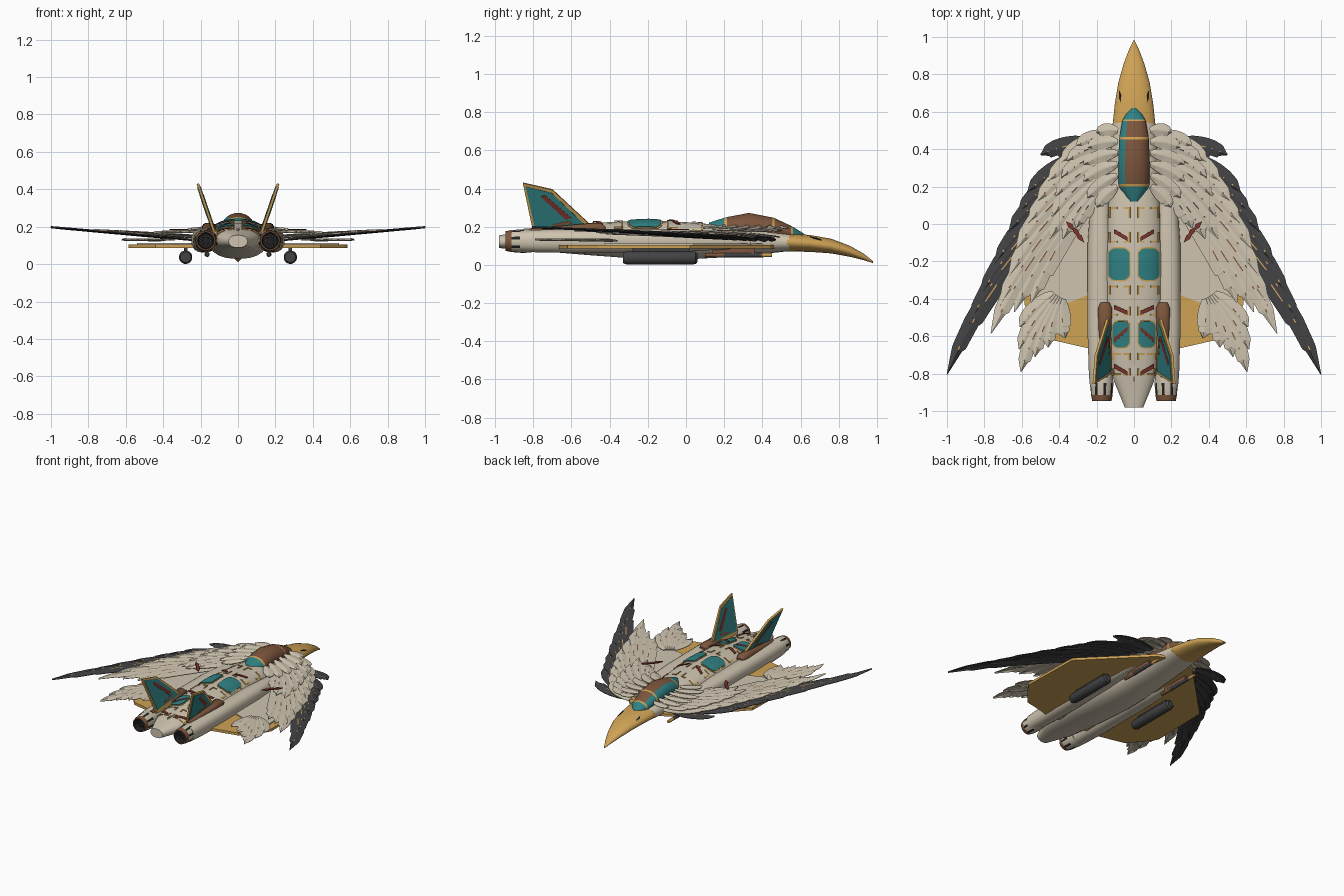
import bpy, bmesh, math
from mathutils import Vector

cube = bpy.data.objects.get("Cube")
if cube:
    bpy.data.objects.remove(cube)

def material(name, rgb):
    m = bpy.data.materials.new(name)
    m.use_nodes = True
    m.diffuse_color = (*rgb, 1)
    m.node_tree.nodes["Principled BSDF"].inputs["Base Color"].default_value = (*rgb, 1)
    return m

CREAM = material("cream", (.62, .55, .43))
GOLD = material("gold", (.62, .36, .09))
TEAL = material("teal", (.03, .22, .23))
BROWN = material("brown", (.2, .09, .045))
DARK = material("charcoal", (.055, .055, .058))
RED = material("rust red", (.2, .035, .025))
BLACK = material("black", (.015, .015, .015))

def make(name, verts, faces, mats, idx=None, mirror=False, solid=0, smooth=0):
    me = bpy.data.meshes.new(name)
    me.from_pydata(verts, [], faces)
    for m in mats:
        me.materials.append(m)
    if idx:
        me.polygons.foreach_set("material_index", idx)
    bm = bmesh.new()
    bm.from_mesh(me)
    bmesh.ops.recalc_face_normals(bm, faces=bm.faces)
    bm.to_mesh(me)
    bm.free()
    ob = bpy.data.objects.new(name, me)
    bpy.context.collection.objects.link(ob)
    if smooth:
        bpy.ops.object.select_all(action='DESELECT')
        ob.select_set(True)
        bpy.context.view_layer.objects.active = ob
        bpy.ops.object.shade_smooth_by_angle(angle=math.radians(smooth))
    if solid:
        mod = ob.modifiers.new("thickness", 'SOLIDIFY')
        mod.thickness, mod.offset = solid, 0
    if mirror:
        ob.modifiers.new("mirror", 'MIRROR').use_mirror_merge = False
    return ob

def spow(v, p):
    return math.copysign(abs(v) ** p, v)

def loft(name, stations, mats, rule=None, cx=0, n=20, p=2, mirror=False, smooth=40):
    """Skin superellipse sections given as (y, half width, bottom, top)."""
    verts, faces, idx = [], [], []
    for y, w, zb, zt in stations:
        for i in range(n):
            a = math.tau * (i + .5) / n
            verts.append((cx + w * spow(math.cos(a), 2 / p), y,
                          (zb + zt) / 2 + (zt - zb) / 2 * spow(math.sin(a), 2 / p)))
    for k in range(len(stations) - 1):
        for i in range(n):
            j = (i + 1) % n
            faces.append((k*n + i, k*n + j, k*n + n + j, k*n + n + i))
            idx.append(rule(k, i) if rule else 0)
    faces += [tuple(range(n)), tuple(range(len(verts) - n, len(verts)))]
    idx += [0, len(mats) - 1 if rule else 0]
    return make(name, verts, faces, mats, idx, mirror, 0, smooth)

def top_z(stations, x, y, p):
    for a, b in zip(stations, stations[1:]):
        if b[0] <= y <= a[0]:
            t = (a[0] - y) / (a[0] - b[0])
            w, zb, zt = (a[i] + (b[i] - a[i]) * t for i in (1, 2, 3))
            return (zb + zt) / 2 + (zt - zb) / 2 * max(0, 1 - abs(x / w) ** p) ** (1 / p)
    return stations[0][3]

def prism(name, outline, z0, z1, mat, mirror=True):
    n = len(outline)
    verts = [(x, y, z) for z in (z0, z1) for x, y in outline]
    faces = [tuple(range(n)), tuple(range(n, 2*n))]
    faces += [(i, (i+1) % n, n + (i+1) % n, n + i) for i in range(n)]
    return make(name, verts, faces, [mat], mirror=mirror)

# Fuselage and curved beak nose
HULL = [(.54, .113, .072, .165), (.3, .13, .045, .2), (0, .15, .028, .225),
        (-.2, .16, .028, .235), (-.5, .155, .05, .22), (-.8, .12, .075, .185),
        (-.86, .1, .08, .175), (-.98, .05, .088, .155)]
NOSE = [(.98, .004, .01, .02), (.93, .028, .025, .06), (.86, .055, .042, .1),
        (.76, .084, .06, .138), (.65, .103, .068, .157), (.53, .116, .07, .168)]
loft("fuselage", HULL, [CREAM], p=2.3, n=24)
loft("beak_nose", NOSE, [GOLD], n=20)

# Canopy: teal glass, brown sides, gold frames
def canopy_rule(k, i):
    if k in (2, 4, 7):
        return 2
    return 0 if k < 3 or k == 8 or 4 < i < 11 else 1
loft("canopy", [(.62, .012, .14, .162), (.585, .045, .13, .185), (.56, .06, .13, .2),
                (.55, .064, .13, .206), (.465, .08, .13, .246), (.452, .081, .13, .25),
                (.33, .086, .13, .274), (.215, .084, .13, .252), (.2, .082, .13, .248),
                (.12, .03, .15, .222)],
     [TEAL, BROWN, GOLD], canopy_rule, n=16)

# Surface plates that follow the hull
def patch(name, x0, x1, y0, y1, mat, lift=.004, cut=0, shear=0, base=HULL, p=2.3, n=6):
    verts = []
    for i in range(n + 1):
        for j in range(n + 1):
            u, v = i / n, j / n
            trim = cut * max(0, abs(2*u - 1) - .6) / .4
            x = x0 + (x1 - x0) * u
            y = y0 + trim + (y1 - y0 - 2 * trim) * v + shear * (u - .5)
            verts.append((x, y, top_z(base, x, y, p) + lift))
    m = n + 1
    faces = [(i*m + j, i*m + j + 1, i*m + m + j + 1, i*m + m + j)
             for i in range(n) for j in range(n)]
    return make(name, verts, faces, [mat], mirror=True, solid=.004)

for y0, y1, teal in ((-.1, .09, 0), (-.3, -.13, 1), (-.49, -.33, 0), (-.66, -.52, 1), (-.81, -.69, 0)):
    x1 = .135 if y0 > -.6 else .115
    if teal:
        patch("panel_trim", .018, x1 + .004, y0 - .006, y1 + .006, GOLD, .002, .025)
        patch("teal_panel", .024, x1, y0, y1, TEAL, .006, .025)
    else:
        arm = (y1 - y0) * .3
        for x in (.02, x1 - .008):
            for ya, yb in ((y0, y0 + arm), (y1 - arm, y1)):
                patch("bracket_side", x, x + .008, ya, yb, GOLD, n=2)
        for y in (y0, y1 - .009):
            patch("bracket_bar", .03, .055, y, y + .009, GOLD, n=2)
            patch("bracket_bar", x1 - .045, x1 - .01, y, y + .009, GOLD, n=2)
for y, shear in ((-.06, .04), (-.46, .03), (-.59, -.06), (-.78, .04)):
    patch("red_mark", .035, .105, y - .011, y + .011, RED, .009, 0, shear, n=3)
patch("nostril", .07, .079, .66, .7, BLACK, .003, 0, .02, NOSE, 2, 2)
prism("spine_ridge", [(0, .1), (.008, .08), (.008, -.8), (0, -.85)], .15, .19, CREAM)

# Engine nacelles and petalled nozzles
loft("nacelle", [(.34, .02, .1, .15), (.2, .045, .08, .175), (-.1, .066, .066, .188),
                 (-.55, .068, .062, .19), (-.8, .06, .066, .184), (-.87, .054, .07, .18)],
     [CREAM], cx=.182, mirror=True, p=2.4)
RINGS = [(-.8, .058), (-.85, .063), (-.915, .058), (-.945, .052), (-.945, .044), (-.89, .04)]
def nozzle_rule(k, i):
    if k >= 4:
        return 2
    if k >= 2:
        return 1
    return 2 if k == 1 and i % 3 == 0 else 0
loft("nozzle", [(y, r, .125 - r, .125 + r) for y, r in RINGS], [CREAM, BROWN, BLACK],
     nozzle_rule, cx=.172, n=24, mirror=True, smooth=30)
for k in range(6):
    a = math.tau * k / 6
    x, z = .172 + .026 * math.cos(a), .125 + .026 * math.sin(a)
    loft("burner", [(-.88, .008, z - .008, z + .008), (-.915, .006, z - .006, z + .006)],
         [DARK], cx=x, n=8, mirror=True)

# Gold lower wing with cream upper skin
prism("lower_wing", [(.08, .47), (.16, .44), (.575, .02), (.585, -.43), (.57, -.46),
                     (.44, -.62), (.22, -.67), (.08, -.66)], .085, .104, GOLD)
prism("wing_skin", [(.1, .42), (.5, .04), (.54, -.43), (.35, -.42), (.22, -.37), (.1, -.37)],
      .1, .112, CREAM)

# Feathers: cambered blades with a notched rear edge and a dashed shaft
STEPS = (0, .15, .35, .5, .6, .7, .72, .85, .87, 1)
LEAD = (.35, .7, .95, 1, 1, .95, .95, .75, .7, .02)
TRAIL = (.35, .7, .95, 1, 1, .95, .72, .7, .45, .02)

def feather(name, root, tip, half, height, mats, bend=.1, dash=True):
    r, t = Vector(root), Vector(tip)
    d = t - r
    mid = (r + t) / 2 + Vector((-d.y, d.x)) * bend
    verts, faces, idx = [], [], []
    for s, lead, trail in zip(STEPS, LEAD, TRAIL):
        c = r * (1 - s)**2 + mid * 2 * s * (1 - s) + t * s**2
        tan = ((mid - r) * (1 - s) + (t - mid) * s).normalized()
        nrm = Vector((-tan.y, tan.x))
        core = .003 if s < 1 else .0005
        for off, dz in ((half * lead, -.006), (core, 0), (-core, 0), (-half * trail, -.008)):
            q = c + nrm * off
            verts.append((q.x, q.y, height(c.x) + dz))
    for k in range(len(STEPS) - 1):
        for j in range(3):
            a = 4*k + j
            faces.append((a, a + 1, a + 5, a + 4))
            idx.append(1 if dash and j == 1 and k > 1 and k % 2 else 0)
    return make(name, verts, faces, mats, idx, True, .004)

def row(name, roots, tips, half, height, mats, bend, step):
    (ax, ay), (bx, by) = roots
    for i, tip in enumerate(tips):
        u = i / (len(tips) - 1)
        root = (ax + (bx - ax) * u, ay + (by - ay) * u)
        feather(name, root, tip, half, lambda x, i=i: height(x) + step * i, mats, bend)

row("flight_feather", ((.2, .43), (.36, .08)),
    [(.5, .37), (.57, .17), (.62, .06), (.67, -.04), (.75, -.22), (.83, -.4), (.89, -.55), (1, -.805)],
    .05, lambda x: .125 + .085 * (x - .15), [DARK, GOLD], .12, .0006)
row("secondary_feather", ((.14, .47), (.24, .1)),
    [(.39, .33), (.46, .23), (.52, .12), (.57, 0), (.63, -.13), (.67, -.28), (.72, -.44),
     (.765, -.585), (.64, -.47), (.55, -.42)],
    .055, lambda x: .15 + .07 * (x - .15), [CREAM, BROWN], .1, -.001)
row("covert_feather", ((.11, .47), (.15, .2)),
    [(.31, .42), (.36, .34), (.39, .25), (.42, .15), (.44, .04), (.45, -.08), (.38, -.08), (.31, -.02)],
    .045, lambda x: .188 - .03 * (x - .1), [CREAM, DARK], .12, -.0008)
row("shoulder_feather", ((.085, .5), (.09, .2)),
    [(.2, .49), (.25, .41), (.27, .32), (.27, .23), (.25, .14), (.2, .09)],
    .036, lambda x: .205 - .1 * (x - .09), [CREAM, CREAM], .12, .0008)
row("tail_feather", ((.43, -.37), (.38, -.4)),
    [(.61, -.55), (.615, -.67), (.605, -.79), (.53, -.71), (.46, -.66), (.37, -.61)],
    .045, lambda x: .122 + .02 * x, [CREAM, BROWN], .08, .0012)
for x, y in ((.3, -.03), (.33, .0), (.28, -.06)):
    prism("red_covert_mark", [(x, y), (x + .035, y + .015), (x + .02, y - .02), (x - .015, y - .04)],
          .182, .188, RED)

# Canted tail fins: gold frame, teal field, rust slash, brown root fairing
def fin_plate(name, outline, thick, mat):
    verts = [(.13 + (z - .18) * .34, y, z) for y, z in outline]
    make(name, verts, [tuple(range(len(verts)))], [mat], mirror=True, solid=thick)
FIN = [(-.49, .2), (-.5, .17), (-.8, .17), (-.855, .43), (-.7, .395)]
fin_plate("fin_frame", FIN, .014, GOLD)
fin_plate("fin_field", [(-.525, .208), (-.79, .19), (-.84, .413), (-.705, .38)], .02, TEAL)
fin_plate("fin_slash", [(-.6, .25), (-.63, .24), (-.76, .36), (-.74, .37)], .023, RED)
fin_plate("fin_slash", [(-.6, .22), (-.7, .2), (-.7, .215), (-.61, .235)], .023, BROWN)
loft("fin_fairing", [(-.42, .025, .16, .2), (-.45, .038, .15, .222), (-.55, .036, .15, .215),
                     (-.82, .012, .15, .19)], [BROWN], cx=.155, n=12, p=3, mirror=True)

# Under-wing tanks, pylons and gold-tipped guns
loft("tank", [(y, r, .037 - r, .037 + r) for y, r in
              ((.06, .022), (.05, .033), (.03, .036), (-.31, .036), (-.33, .028))],
     [DARK], cx=.28, n=16, mirror=True, smooth=30)
prism("pylon", [(.27, .02), (.29, .02), (.29, -.28), (.27, -.28)], .06, .09, DARK)
loft("gun", [(y, r, .052 - r, .052 + r) for y, r in
             ((.45, .01), (.4, .012), (.39, .012), (.2, .014), (.1, .01))],
     [GOLD, BROWN, DARK], lambda k, i: (0, 1, 2, 1)[k], cx=.165, n=10, mirror=True)
prism("gun_mount", [(.157, .36), (.173, .36), (.173, .14), (.157, .14)], .055, .09, BROWN)
